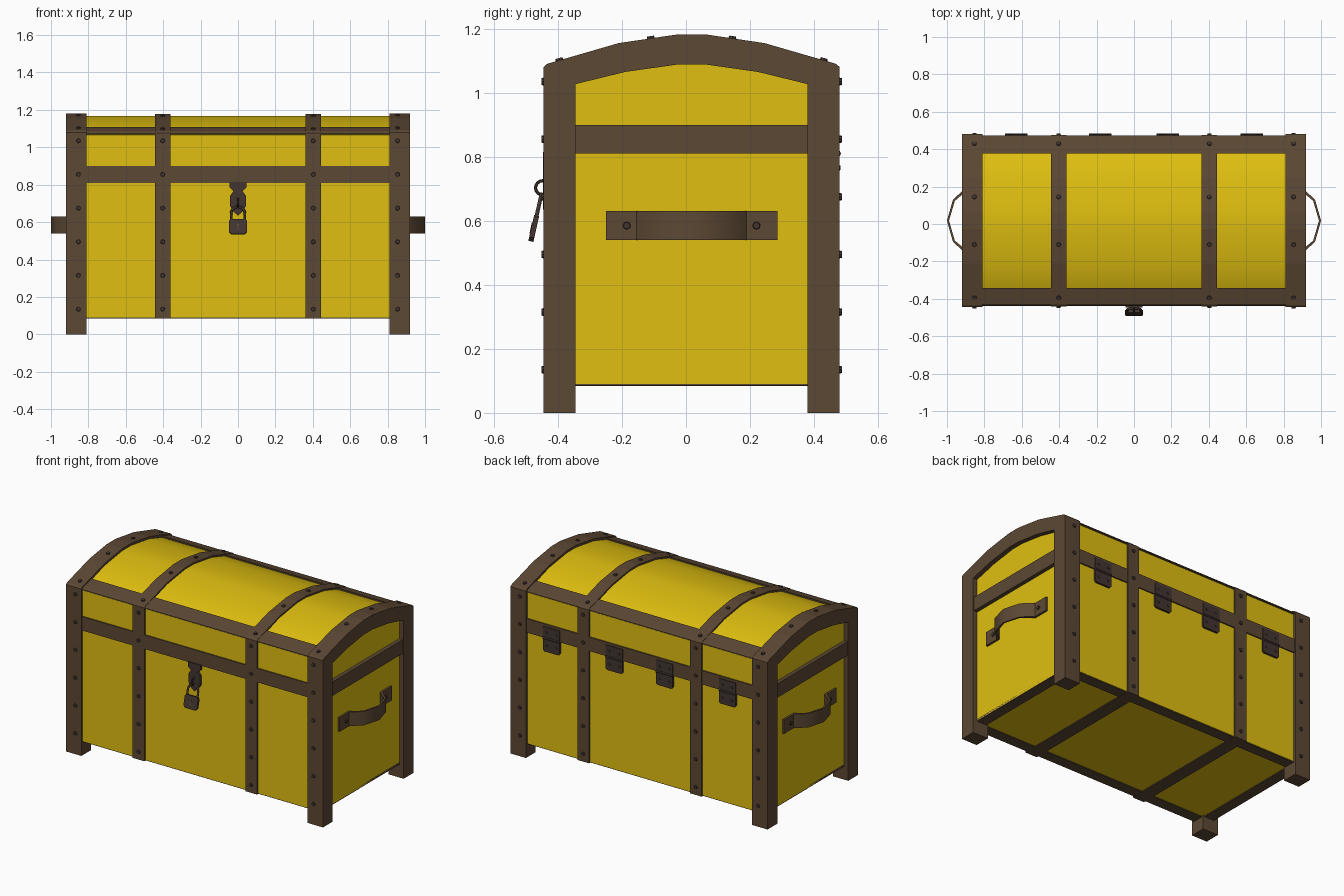
import bpy, bmesh
from math import pi, sin, cos
from mathutils import Vector, Matrix

if "Cube" in bpy.data.objects:
    bpy.data.objects.remove(bpy.data.objects["Cube"])

C = 0.0175  # middle of the chest in y


def material(name, rgb):
    m = bpy.data.materials.new(name)
    m.diffuse_color = (*rgb, 1)
    m.use_nodes = True
    m.node_tree.nodes["Principled BSDF"].inputs["Base Color"].default_value = m.diffuse_color
    return m


YELLOW = material("yellow_panel", (0.74, 0.52, 0.005))
BROWN = material("brown_trim", (0.107, 0.065, 0.034))
IRON = material("dark_iron", (0.055, 0.036, 0.030))


def finish(bm, name, mat, smooth=False):
    bmesh.ops.recalc_face_normals(bm, faces=bm.faces)
    me = bpy.data.meshes.new(name)
    bm.to_mesh(me)
    bm.free()
    me.materials.append(mat)
    ob = bpy.data.objects.new(name, me)
    bpy.context.collection.objects.link(ob)
    if smooth:
        bpy.ops.object.select_all(action='DESELECT')
        ob.select_set(True)
        bpy.context.view_layer.objects.active = ob
        bpy.ops.object.shade_smooth_by_angle(angle=0.6)
    return ob


def prism(name, pts, axis, lo, hi, mat, smooth=False):
    """Extrude a 2D outline along one axis."""
    bm = bmesh.new()
    put = {'x': lambda p, h: (h, p[0], p[1]),
           'y': lambda p, h: (p[0], h, p[1]),
           'z': lambda p, h: (p[0], p[1], h)}[axis]
    face = bm.faces.new([bm.verts.new(put(p, lo)) for p in pts])
    ext = bmesh.ops.extrude_face_region(bm, geom=[face])
    move = Vector(put((0, 0), hi - lo))
    bmesh.ops.translate(bm, vec=move, verts=[v for v in ext['geom'] if isinstance(v, bmesh.types.BMVert)])
    return finish(bm, name, mat, smooth)


def box(name, x, y, z, mat):
    return prism(name, [(x[0], y[0]), (x[1], y[0]), (x[1], y[1]), (x[0], y[1])], 'z', z[0], z[1], mat)


def mirrored(half):
    """Mirror a half outline (outside to middle) about the chest centre."""
    return [(C - u, z) for u, z in half] + [(C + u, z) for u, z in reversed(half)]


def arch(d):
    """Half of the curved top, sunk by d."""
    return [(0.4625 - d, 1.08 - d), (0.452 - d, 1.09 - d), (0.228, 1.155 - d), (0.045, 1.182 - d)]


# Yellow body and lid
D = 0.014
W = 0.4625 - D
box("chest_body", (-0.89, 0.89), (C - W, C + W), (0.09, 0.855), YELLOW)
prism("chest_lid", mirrored([(W, 0.855)] + arch(D)), 'x', -0.89, 0.89, YELLOW, True)

# End frames: posts, feet and arch in one outline
inner = [(0.3625, 0), (0.3625, 1.027), (0.207, 1.065), (0.045, 1.088)]
frame = mirrored([(0.4625, 0)] + arch(0)) + mirrored(inner)[::-1]
for s, side in ((-1, "left"), (1, "right")):
    prism(side + "_end_frame", frame, 'x', s * 0.81, s * 0.92, BROWN)
    # Wrapped strap, side band
    prism(side + "_strap", mirrored([(0.4585, 0.084)] + arch(0.004)), 'x',
          s * 0.403 - 0.042, s * 0.403 + 0.042, BROWN)
    box(side + "_side_band", sorted((s * 0.87, s * 0.915)), (C - 0.37, C + 0.37), (0.81, 0.9), BROWN)
    box(side + "_bottom_rim", sorted((s * 0.82, s * 0.89)), (C - 0.445, C + 0.445), (0.085, 0.1), BROWN)

# Long rails on front and back
for s, side in ((-1, "front"), (1, "back")):
    y = lambda u: C + s * u
    prism(side + "_lid_rail", [(y(u), z) for u, z in
          ((0.4545, 1.07), (0.4545, 1.075), (0.446, 1.084), (0.36, 1.109), (0.36, 1.05))],
          'x', -0.82, 0.82, BROWN)
    box(side + "_band", (-0.82, 0.82), sorted((y(0.43), y(0.4565))), (0.81, 0.9), BROWN)
    box(side + "_bottom_rim", (-0.82, 0.82), sorted((y(0.375), y(0.446))), (0.085, 0.1), BROWN)

# Curved side handles
outer = [(0.903, 0.268), (0.903, 0.172), (0.968, 0.113), (1.0, 0)]
inside = [(0.888, 0.268), (0.888, 0.165), (0.958, 0.106), (0.989, 0)]
for s, side in ((-1, "left"), (1, "right")):
    ring = lambda h: [(s * x, C + v) for x, v in h] + [(s * x, C - v) for x, v in h[-2::-1]]
    prism(side + "_handle", ring(outer) + ring(inside)[::-1], 'z', 0.54, 0.63, BROWN, True)

# Rivets
rivets = bmesh.new()


def rivet(pos, normal, r=0.014, h=0.014):
    m = Matrix.Translation(pos) @ Vector(normal).to_track_quat('Z', 'Y').to_matrix().to_4x4()
    bmesh.ops.create_cone(rivets, cap_ends=True, segments=8, radius1=r, radius2=r * 0.75, depth=h, matrix=m)


for x, d in ((0.853, 0), (0.403, 0.004)):
    for sx in (-1, 1):
        for sy in (-1, 1):
            for i in range(6):
                rivet((sx * x, C + sy * (0.4625 - d), 0.135 + 0.18 * i), (0, sy, 0))
            for v, z, slope in ((0.4125, 1.1015, 0.29), (0.1275, 1.17, 0.148)):
                rivet((sx * x, C + sy * v, z - d), (0, sy * slope, 1))
for sx in (-1, 1):
    for sy in (-1, 1):
        rivet((sx * 0.903, C + sy * 0.2025, 0.585), (sx, 0, 0))

# Hinges on the back
for i, x in enumerate((-0.63, -0.18, 0.18, 0.63)):
    n = "hinge_%d" % (i + 1)
    box(n + "_upper_leaf", (x - 0.06, x + 0.06), (0.46, 0.479), (0.815, 0.885), IRON)
    prism(n + "_lower_leaf", [(x - 0.06, 0.805), (x - 0.06, 0.735), (x - 0.05, 0.725), (x + 0.05, 0.725),
          (x + 0.06, 0.735), (x + 0.06, 0.805)], 'y', 0.46, 0.479, IRON)
    bm = bmesh.new()
    bmesh.ops.create_cone(bm, cap_ends=True, segments=8, radius1=0.01, radius2=0.01, depth=0.12,
                          matrix=Matrix.Translation((x, 0.474, 0.81)) @ Matrix.Rotation(pi / 2, 4, 'Y'))
    finish(bm, n + "_knuckle", IRON)
    for dx in (-0.035, 0.035):
        for z in (0.85, 0.765):
            rivet((x + dx, 0.479, z), (0, 1, 0), 0.009, 0.007)
finish(rivets, "rivets", IRON)

# Hasp plate
half = [(0.045, 0.815), (0.045, 0.785), (0.024, 0.765), (0.042, 0.742), (0.042, 0.685), (0.018, 0.65)]
prism("hasp", [(-x, z) for x, z in half] + [(0, 0.635)] + [(x, z) for x, z in half[::-1]],
      'y', -0.447, -0.425, IRON)

# Staple ring
bpy.ops.mesh.primitive_torus_add(location=(0, -0.448, 0.703), rotation=(0, pi / 2, 0), major_radius=0.022,
                                 minor_radius=0.005, major_segments=16, minor_segments=6)
staple = bpy.context.object
staple.name = "staple_ring"
staple.data.materials.append(IRON)

# Padlock, hanging tilted from the staple
tilt = Matrix.Translation((0, -0.45, 0.69)) @ Matrix.Rotation(-0.22, 4, 'X')
half = [(0.036, -0.158), (0.048, -0.145), (0.048, -0.088), (0.04, -0.076)]
lock = prism("padlock_body", [(-x, z) for x, z in half] + [(x, z) for x, z in half[::-1]],
             'y', -0.008, 0.008, IRON)
key = prism("padlock_keyhole", [(-0.005, -0.135), (0.005, -0.135), (0.003, -0.118), (0.008, -0.108),
            (0, -0.1), (-0.008, -0.108), (-0.003, -0.118)], 'y', -0.01, -0.006, BROWN)
curve = bpy.data.curves.new("padlock_shackle", 'CURVE')
curve.dimensions = '3D'
curve.bevel_depth = 0.007
curve.bevel_resolution = 1
path = [(-0.037, -0.085)] + [(-0.037 * cos(pi * i / 8), -0.045 + 0.037 * sin(pi * i / 8))
                             for i in range(9)] + [(0.037, -0.085)]
sp = curve.splines.new('POLY')
sp.points.add(len(path) - 1)
for p, (x, z) in zip(sp.points, path):
    p.co = (x, 0, z, 1)
curve.materials.append(IRON)
shackle = bpy.data.objects.new("padlock_shackle", curve)
bpy.context.collection.objects.link(shackle)
for ob in (lock, key, shackle):
    ob.matrix_world = tilt
